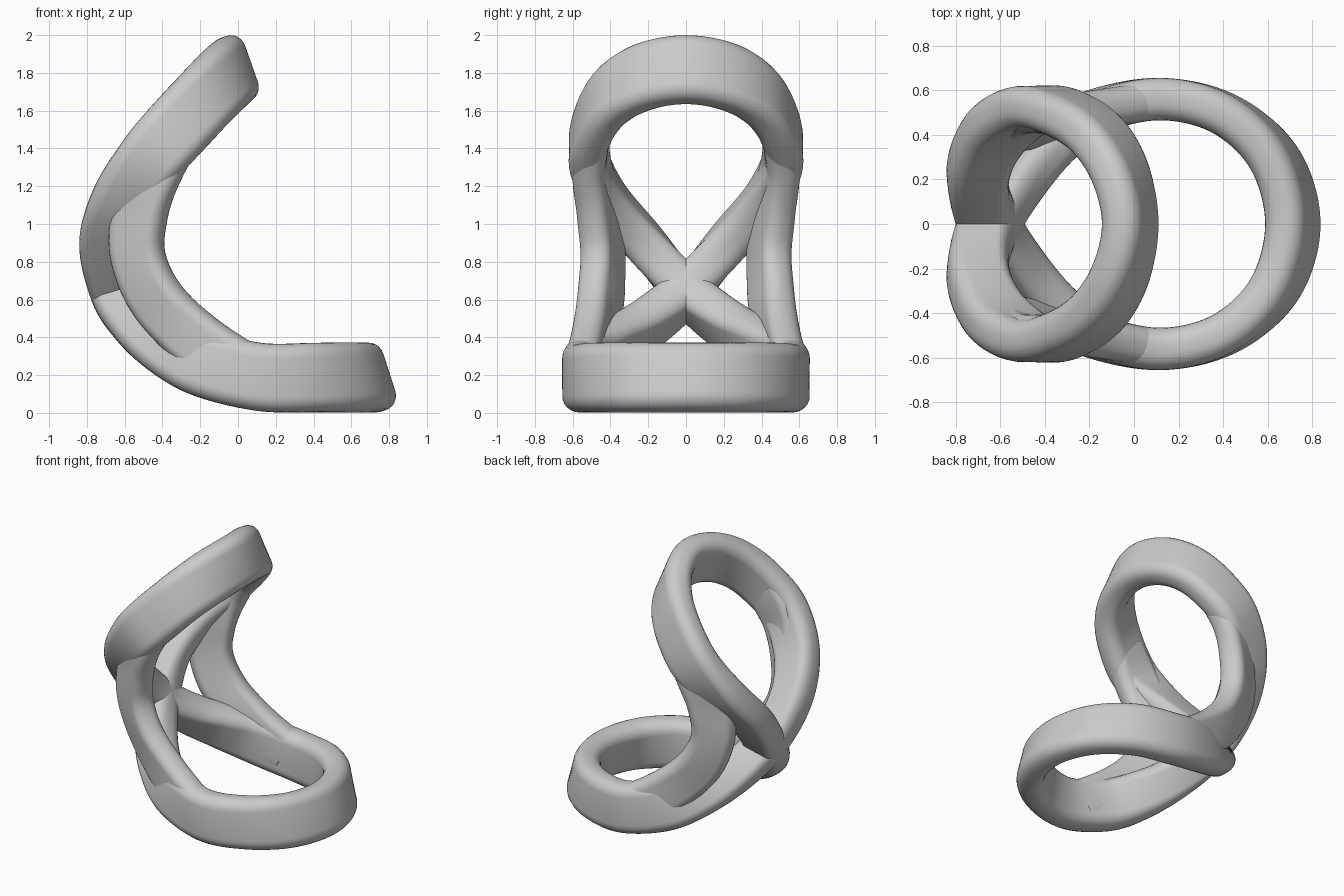
import bpy, bmesh, math
from mathutils import Vector

cube = bpy.data.objects.get("Cube")
if cube:
    bpy.data.objects.remove(cube, do_unlink=True)

grey = bpy.data.materials.new("plain_grey")
grey.use_nodes = True
colour = (0.6, 0.6, 0.6, 1)
grey.diffuse_color = colour
grey.node_tree.nodes["Principled BSDF"].inputs["Base Color"].default_value = colour


def section(half_w, half_t, r, steps=6):
    """Rounded rectangle cross-section."""
    pts = []
    for k, (sx, sy) in enumerate([(1, 1), (-1, 1), (-1, -1), (1, -1)]):
        for i in range(steps + 1):
            a = math.pi / 2 * (k + i / steps)
            pts.append((sx * (half_w - r) + r * math.cos(a),
                        sy * (half_t - r) + r * math.sin(a)))
    return pts


def spline(vals, closed, steps):
    """Smooth samples through a list of vectors."""
    n = len(vals)
    get = (lambda i: vals[i % n]) if closed else (lambda i: vals[max(0, min(n - 1, i))])
    out = []
    for i in range(n if closed else n - 1):
        a, b, c, d = (get(i + j) for j in (-1, 0, 1, 2))
        for s in range(steps):
            t = s / steps
            out.append(0.5 * (2 * b + (c - a) * t + (2 * a - 5 * b + 4 * c - d) * t * t
                              + (3 * b - 3 * c + d - a) * t ** 3))
    if not closed:
        out.append(vals[-1])
    return out


def sweep(name, nodes, closed, prof, swell=0, steps=14):
    """Sweep a section along (position, width direction, width factor) nodes;
    swell thickens the section where it gets narrower."""
    path = spline([Vector(p) for p, w, s in nodes], closed, steps)
    wide = spline([Vector(w).normalized() * s for p, w, s in nodes], closed, steps)
    n, m = len(path), len(prof)
    bm = bmesh.new()
    rings = []
    for i, p in enumerate(path):
        nxt = path[(i + 1) % n] if closed else path[min(i + 1, n - 1)]
        prv = path[i - 1] if closed else path[max(i - 1, 0)]
        tan = (nxt - prv).normalized()
        w = (wide[i] - tan * wide[i].dot(tan)).normalized()
        size = wide[i].length
        t = tan.cross(w) * (1 + swell * (1 - size))
        rings.append([bm.verts.new(p + w * a * size + t * b) for a, b in prof])
    for i in range(n if closed else n - 1):
        r0, r1 = rings[i], rings[(i + 1) % n]
        for j in range(m):
            k = (j + 1) % m
            bm.faces.new((r0[j], r0[k], r1[k], r1[j]))
    if not closed:
        bm.faces.new(rings[0])
        bm.faces.new(rings[-1])
    bmesh.ops.recalc_face_normals(bm, faces=bm.faces)
    for f in bm.faces:
        f.smooth = True
    mesh = bpy.data.meshes.new(name)
    bm.to_mesh(mesh)
    bm.free()
    mesh.materials.append(grey)
    obj = bpy.data.objects.new(name, mesh)
    bpy.context.collection.objects.link(obj)
    return obj


def mirror(nodes):
    return [((p[0], -p[1], p[2]), (w[0], -w[1], w[2]), s) for p, w, s in nodes]


# Half of each loop: position, band width direction, width factor
upper = [((-.017, 0, 1.817), (.33, 0, -.94), 1.02), ((-.06, .22, 1.78), (.4, 0, -.91), 1.02),
         ((-.16, .39, 1.68), (.52, 0, -.85), 1), ((-.3, .49, 1.53), (.66, 0, -.75), 1),
         ((-.455, .52, 1.355), (.75, 0, -.66), .97), ((-.62, .41, 1.13), (.86, -.15, -.5), .86),
         ((-.7, .22, .9), (.97, 0, -.2), .77)]
cross = [((-.65, 0, .645), (.95, 0, .3), .75)]
lower = [((.712, 0, .187), (-.3, 0, .94), 1.03), ((.63, .29, .187), (-.25, 0, .95), 1.03),
         ((.41, .49, .187), (-.12, 0, 1), 1.02), ((.12, .56, .19), (.02, 0, 1), 1),
         ((-.18, .5, .26), (.25, 0, .95), .98), ((-.375, .37, .355), (.55, 0, .83), .9),
         ((-.53, .2, .475), (.8, 0, .6), .8)]

# Figure-eight band: both loops crossing at the back
band = section(.18, .095, .08)
loop = (upper + cross + mirror(lower)[:0:-1] + lower + cross + mirror(upper)[:0:-1])
sweep("figure_eight_band", loop, True, band, swell=.6)

# Side struts joining the two loops, buried inside them at both ends
strut = [((-.31, .488, 1.52), (.66, 0, -.75), .85), ((-.44, .5, 1.31), (.77, .15, -.58), .9),
         ((-.52, .455, 1.05), (.9, .47, -.2), .86), ((-.53, .44, .83), (.9, .43, .1), .84),
         ((-.43, .452, .6), (.74, .45, .5), .86), ((-.22, .495, .385), (.45, .2, .86), .88),
         ((.03, .546, .215), (.06, 0, 1), .9)]
slim = section(.176, .086, .076)
sweep("left_strut", strut, False, slim)
sweep("right_strut", mirror(strut), False, slim)
